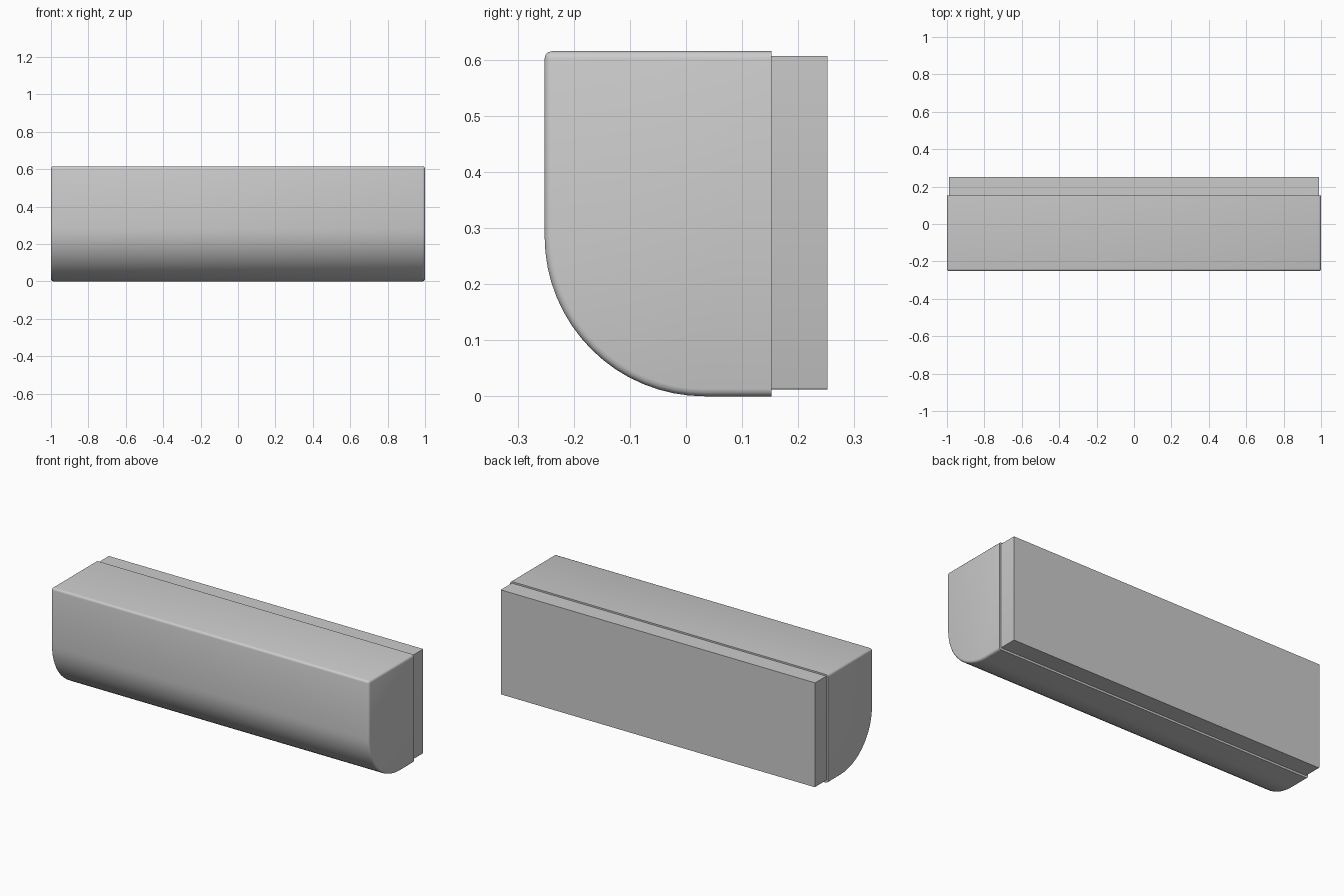
import bpy, bmesh, math

if "Cube" in bpy.data.objects:
    bpy.data.objects.remove(bpy.data.objects["Cube"])

Y_SEAM = 0.152


def extrude_profile(name, profile, half_width, bevel_test, width, segments):
    """Extrude a (y, z) profile along x and round the chosen edges."""
    bm = bmesh.new()
    verts = [bm.verts.new((-half_width, y, z)) for y, z in profile]
    face = bm.faces.new(verts)
    ext = bmesh.ops.extrude_face_region(bm, geom=[face], use_keep_orig=True)
    moved = [g for g in ext["geom"] if isinstance(g, bmesh.types.BMVert)]
    bmesh.ops.translate(bm, verts=moved, vec=(2 * half_width, 0, 0))
    bmesh.ops.recalc_face_normals(bm, faces=bm.faces)
    edges = [e for e in bm.edges if bevel_test(e.verts[0].co, e.verts[1].co)]
    bmesh.ops.bevel(bm, geom=edges, offset=width, offset_type='OFFSET',
                    segments=segments, profile=0.5, affect='EDGES', clamp_overlap=True)
    bmesh.ops.recalc_face_normals(bm, faces=bm.faces)
    mesh = bpy.data.meshes.new(name)
    bm.to_mesh(mesh)
    bm.free()
    obj = bpy.data.objects.new(name, mesh)
    bpy.context.collection.objects.link(obj)
    bpy.ops.object.select_all(action='DESELECT')
    obj.select_set(True)
    bpy.context.view_layer.objects.active = obj
    bpy.ops.object.shade_smooth_by_angle(angle=math.radians(35))
    return obj


# Front housing: flat top and front, big quarter-round lower front
R, CY, CZ = 0.285, 0.033, 0.285
arc = [(CY - R * math.cos(a), CZ - R * math.sin(a))
       for a in (math.pi / 2 * i / 16 for i in range(17))]
profile = [(-0.252, 0.615)] + arc + [(Y_SEAM, 0.0), (Y_SEAM, 0.615)]


def housing_edge(a, b):
    at_end = abs(a.x - b.x) < 1e-4
    at_back = a.y > Y_SEAM - 1e-4 and b.y > Y_SEAM - 1e-4
    top_front = all(v.z > 0.61 and v.y < -0.25 for v in (a, b))
    return (at_end and not at_back) or top_front


extrude_profile("front_housing", profile, 1.0, housing_edge, 0.013, 3)

# Back plate: slightly inset box behind the housing
plate = [(Y_SEAM, 0.012), (0.252, 0.012), (0.252, 0.606), (Y_SEAM, 0.606)]


def plate_edge(a, b):
    return abs(a.x - b.x) < 1e-4 and a.z < 0.02 and b.z < 0.02


extrude_profile("back_plate", plate, 0.989, plate_edge, 0.004, 2)
